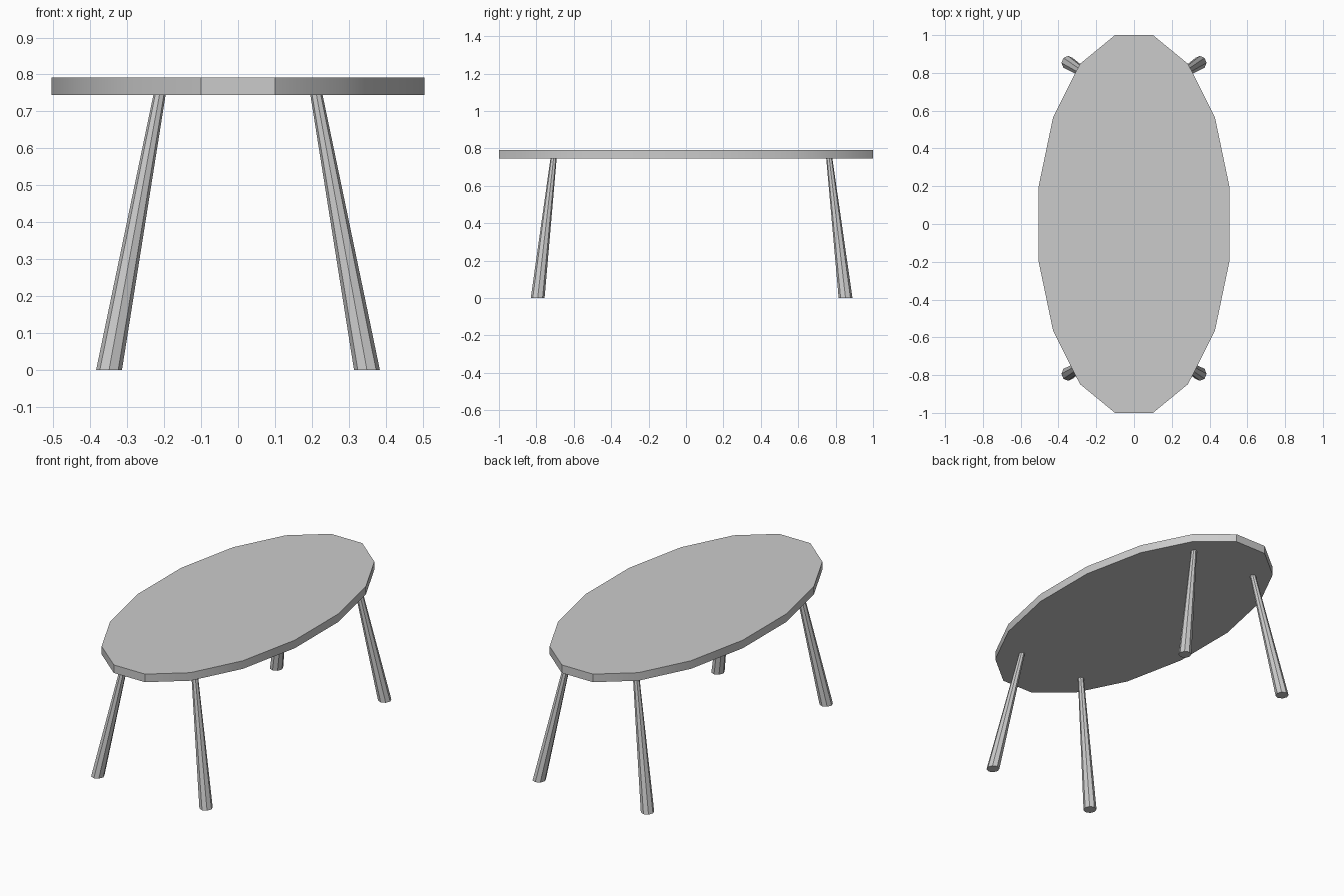
import bpy, bmesh, math
from mathutils import Vector

if "Cube" in bpy.data.objects:
    bpy.data.objects.remove(bpy.data.objects["Cube"], do_unlink=True)

grey = bpy.data.materials.new("plain_grey")
grey.use_nodes = True
grey.diffuse_color = (0.6, 0.6, 0.6, 1)
grey.node_tree.nodes["Principled BSDF"].inputs["Base Color"].default_value = (0.6, 0.6, 0.6, 1)


def loft(name, sides, turn, lower, upper):
    """Capped prism between two level rings, each (centre, x radius, y radius)."""
    bm = bmesh.new()
    rings = []
    for centre, rx, ry in (lower, upper):
        angles = [math.tau * (i + turn) / sides for i in range(sides)]
        rings.append([bm.verts.new(Vector(centre) + Vector((rx * math.cos(a), ry * math.sin(a), 0)))
                      for a in angles])
    low, high = rings
    bm.faces.new(low[::-1])
    bm.faces.new(high)
    for i in range(sides):
        j = (i + 1) % sides
        bm.faces.new((low[i], low[j], high[j], high[i]))
    mesh = bpy.data.meshes.new(name)
    bm.to_mesh(mesh)
    bm.free()
    mesh.materials.append(grey)
    obj = bpy.data.objects.new(name, mesh)
    bpy.context.collection.objects.link(obj)
    bpy.ops.object.select_all(action='DESELECT')
    obj.select_set(True)
    bpy.context.view_layer.objects.active = obj
    bpy.ops.object.shade_smooth_by_angle(angle=math.radians(30))
    return obj


# Oval top with flats on the front, back and sides
flat = math.cos(math.pi / 16)
rx, ry = 0.505 / flat, 1 / flat
loft("table_top", 16, 0.5, ((0, 0, 0.745), rx, ry), ((0, 0, 0.792), rx, ry))

# Splayed legs, thicker at the foot
for end, foot_y, head_y in (("front", -0.793, -0.708), ("back", 0.853, 0.766)):
    for side, s in (("left", 1), ("right", -1)):
        loft(f"{end}_{side}_leg", 8, 0,
             ((s * 0.349, foot_y, 0), 0.035, 0.037),
             ((s * 0.212, head_y, 0.747), 0.0165, 0.0165))
